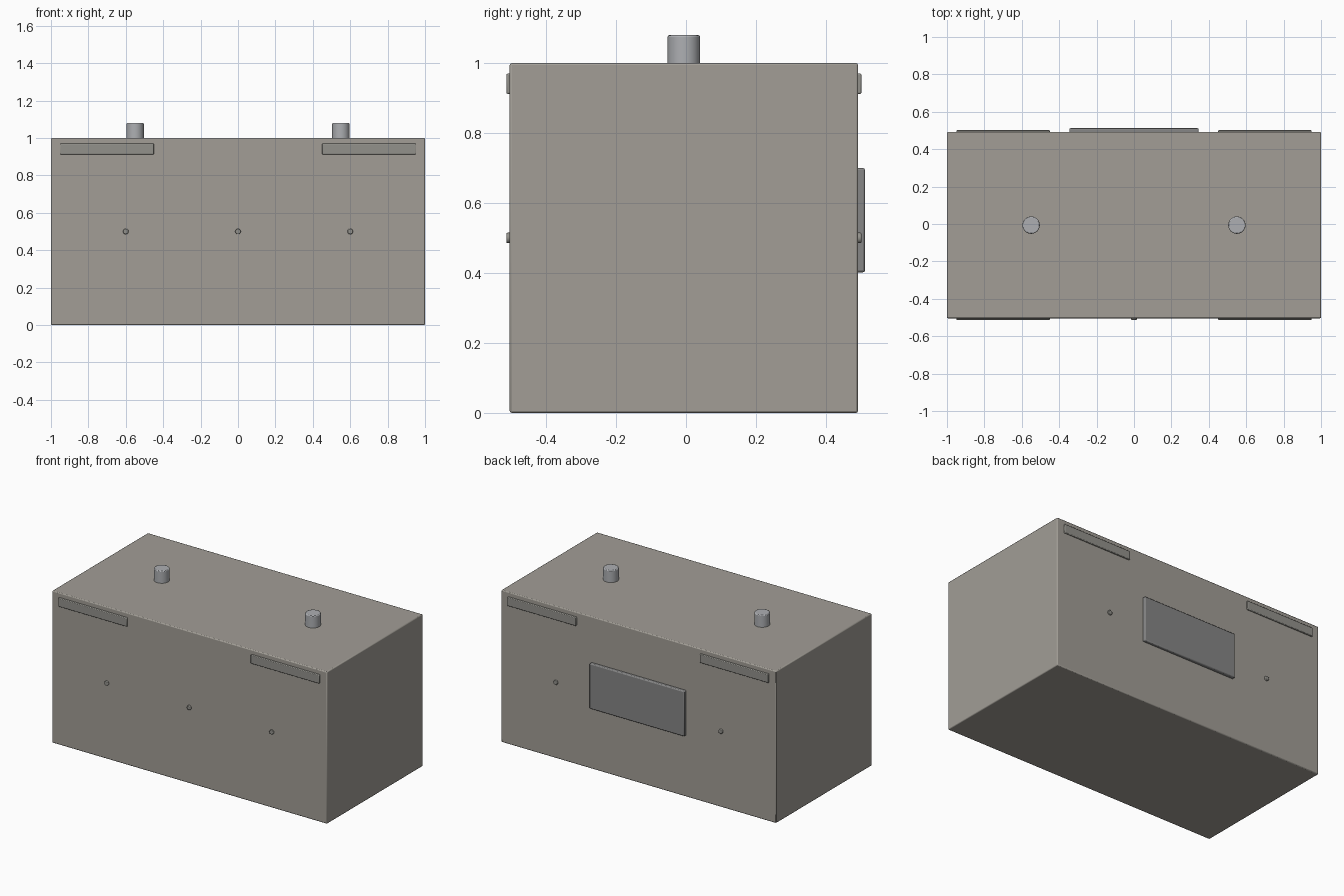
import bpy
from math import radians, pi

if "Cube" in bpy.data.objects:
    bpy.data.objects.remove(bpy.data.objects["Cube"])

CY = -0.006          # body centre in y
FRONT, BACK = -0.504, 0.492


def material(name, rgb):
    m = bpy.data.materials.new(name)
    m.diffuse_color = (*rgb, 1)
    m.use_nodes = True
    m.node_tree.nodes["Principled BSDF"].inputs["Base Color"].default_value = m.diffuse_color
    return m


STONE = material("warm_grey", (0.36, 0.34, 0.305))
TRIM = material("trim_grey", (0.29, 0.285, 0.26))
PLATE = material("plate_grey", (0.24, 0.24, 0.24))
METAL = material("metal_grey", (0.42, 0.43, 0.45))


def finish(ob, name, mat, bevel, segments=2):
    ob.name = name
    ob.data.materials.append(mat)
    bpy.ops.object.transform_apply(location=False, rotation=True, scale=True)
    bpy.ops.object.shade_smooth_by_angle(angle=radians(35))
    b = ob.modifiers.new("edge_round", 'BEVEL')
    b.width, b.segments = bevel, segments
    b.limit_method, b.angle_limit = 'ANGLE', radians(40)
    return ob


def box(name, lo, hi, mat, bevel):
    centre = [(a + b) / 2 for a, b in zip(lo, hi)]
    bpy.ops.mesh.primitive_cube_add(size=1, location=centre)
    ob = bpy.context.object
    ob.scale = [b - a for a, b in zip(lo, hi)]
    return finish(ob, name, mat, bevel)


def cylinder(name, centre, radius, depth, mat, bevel, rot=(0, 0, 0), sides=32):
    bpy.ops.mesh.primitive_cylinder_add(vertices=sides, radius=radius, depth=depth,
                                        location=centre, rotation=rot)
    return finish(bpy.context.object, name, mat, bevel)


# main block
box("block_body", (-1, FRONT, 0), (1, BACK, 1), STONE, 0.006)

# raised plate on the back
box("back_plate", (-0.345, BACK - 0.01, 0.402), (0.345, 0.512, 0.7), PLATE, 0.006)

for side, s in (("left", -1), ("right", 1)):
    # lifting pin on top
    cylinder(f"{side}_top_pin", (s * 0.55, CY, 1.03), 0.0465, 0.1, METAL, 0.005)
    # strips under the top edge, front and back
    x0, x1 = sorted((s * 0.45, s * 0.95))
    for face, y in (("front", FRONT), ("back", BACK)):
        box(f"{side}_{face}_strip", (x0, y - 0.0095, 0.912), (x1, y + 0.0095, 0.97), TRIM, 0.004)

# small round plugs: three in front, the middle back one lies behind the plate
for face, y, xs in (("front", FRONT, (-0.6, 0, 0.6)), ("back", BACK, (-0.6, 0.6))):
    for i, x in enumerate(xs):
        cylinder(f"{face}_plug_{i + 1}", (x, y, 0.5), 0.015, 0.019, TRIM, 0.003,
                 rot=(pi / 2, 0, 0), sides=16)
